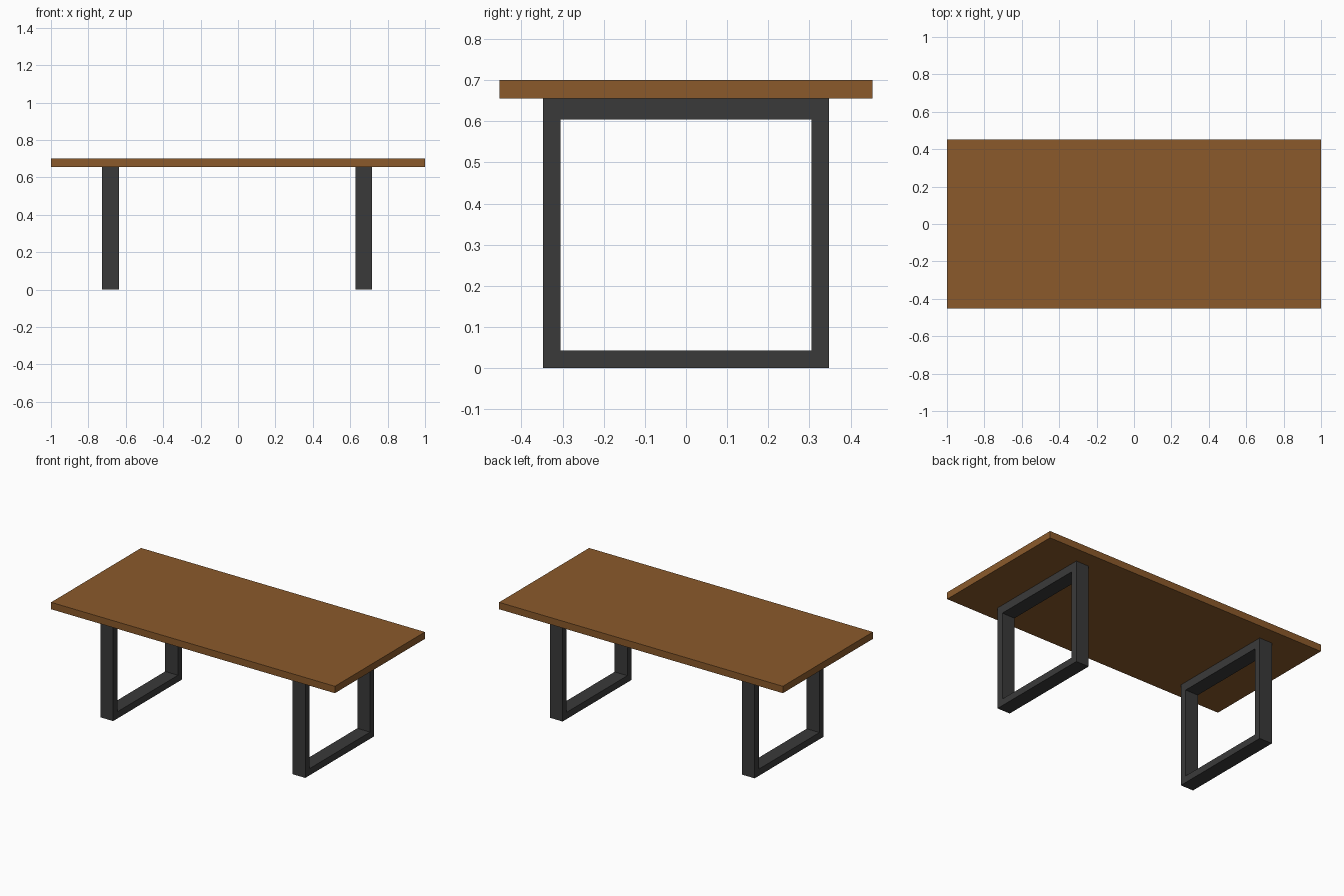
import bpy
import bmesh

if "Cube" in bpy.data.objects:
    bpy.data.objects.remove(bpy.data.objects["Cube"])


def make_material(name, rgb):
    mat = bpy.data.materials.new(name)
    mat.diffuse_color = (*rgb, 1.0)
    mat.use_nodes = True
    mat.node_tree.nodes["Principled BSDF"].inputs["Base Color"].default_value = mat.diffuse_color
    return mat


def make_object(name, bm, mat):
    bmesh.ops.recalc_face_normals(bm, faces=bm.faces)
    mesh = bpy.data.meshes.new(name)
    bm.to_mesh(mesh)
    bm.free()
    mesh.materials.append(mat)
    obj = bpy.data.objects.new(name, mesh)
    bpy.context.collection.objects.link(obj)
    return obj


def add_box(name, lo, hi, mat):
    bm = bmesh.new()
    bmesh.ops.create_cube(bm, size=1.0)
    for v in bm.verts:
        v.co = [(a + b) / 2 + c * (b - a) for a, b, c in zip(lo, hi, v.co)]
    return make_object(name, bm, mat)


def add_frame(name, x0, x1, outer, inner, mat):
    """Closed rectangular loop in the YZ plane, extruded along X."""
    bm = bmesh.new()
    rings = []
    for x in (x0, x1):
        for half, z0, z1 in (outer, inner):
            corners = ((-half, z0), (half, z0), (half, z1), (-half, z1))
            rings.append([bm.verts.new((x, y, z)) for y, z in corners])
    out_a, in_a, out_b, in_b = rings
    for r, s in ((out_a, in_a), (in_a, in_b), (in_b, out_b), (out_b, out_a)):
        for i in range(4):
            j = (i + 1) % 4
            bm.faces.new((r[i], r[j], s[j], s[i]))
    return make_object(name, bm, mat)


wood = make_material("brown wood", (0.258, 0.102, 0.024))
metal = make_material("dark metal", (0.042, 0.042, 0.042))

# Table top slab
add_box("table_top", (-1.0, -0.453, 0.656), (1.0, 0.453, 0.70), wood)

# Two rectangular loop legs: (half width, bottom z, top z)
outer = (0.347, 0.0, 0.656)
inner = (0.305, 0.043, 0.604)
for name, x0, x1 in (("left_leg_frame", -0.727, -0.637),
                     ("right_leg_frame", 0.627, 0.717)):
    add_frame(name, x0, x1, outer, inner, metal)
